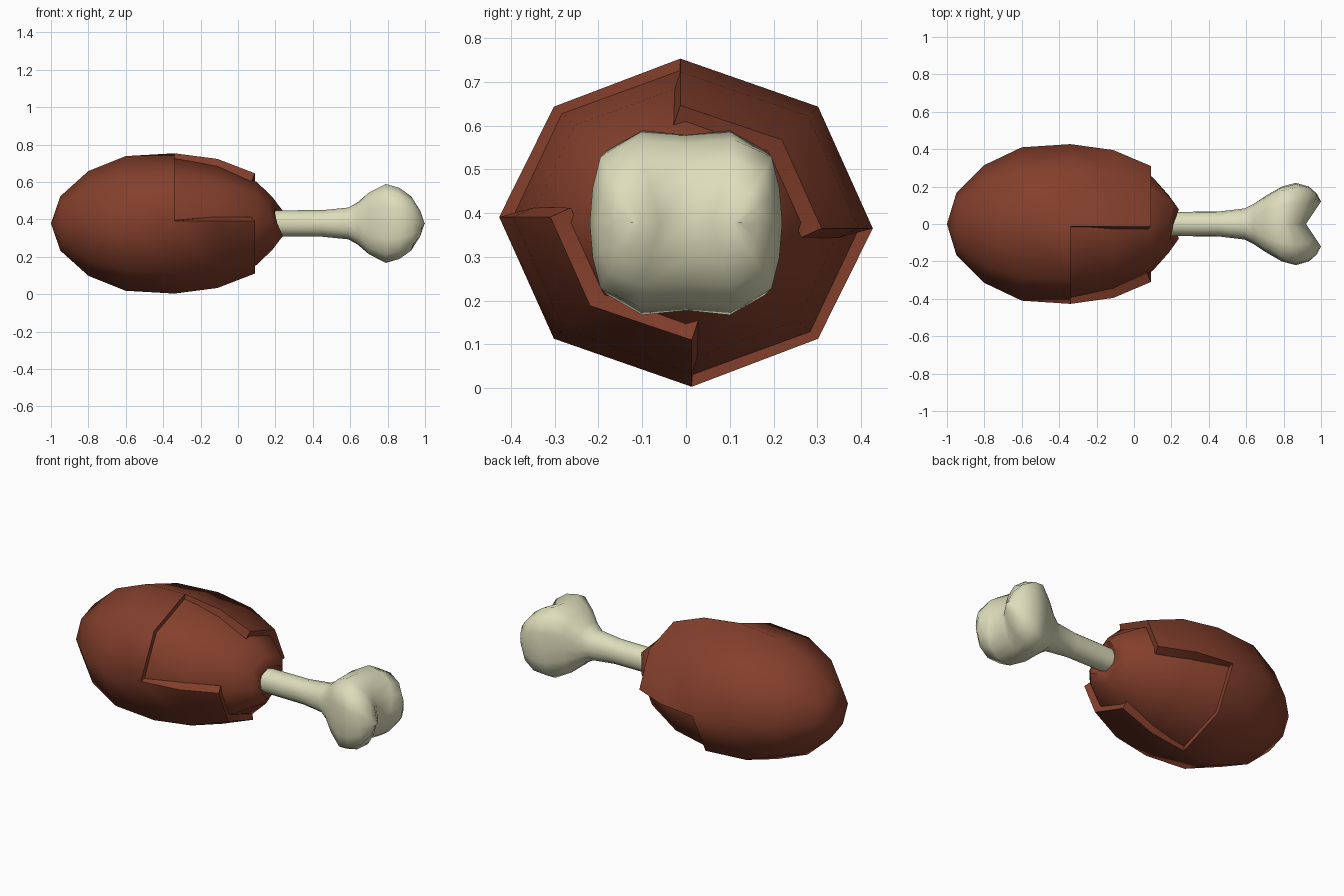
import bpy, bmesh
from math import cos, sin, pi, radians, hypot

if "Cube" in bpy.data.objects:
    bpy.data.objects.remove(bpy.data.objects["Cube"])

CZ = 0.378


def loft(name, rings, mat, keep=lambda i, j: True, caps=()):
    """Skin a list of closed rings; keep() decides which quads exist."""
    bm = bmesh.new()
    vs = [[bm.verts.new(p) for p in r] for r in rings]
    n = len(rings[0])
    for i in range(len(rings) - 1):
        for j in range(n):
            k = (j + 1) % n
            if keep(i, j):
                bm.faces.new((vs[i][j], vs[i][k], vs[i + 1][k], vs[i + 1][j]))
    if 'start' in caps:
        bm.faces.new(vs[0][::-1])
    if 'end' in caps:
        bm.faces.new(vs[-1])
    loose = [v for v in bm.verts if not v.link_faces]
    bmesh.ops.delete(bm, geom=loose, context='VERTS')
    bmesh.ops.remove_doubles(bm, verts=bm.verts, dist=0.0005)
    me = bpy.data.meshes.new(name)
    bm.to_mesh(me)
    bm.free()
    ob = bpy.data.objects.new(name, me)
    bpy.context.collection.objects.link(ob)
    me.materials.append(mat)
    bpy.ops.object.select_all(action='DESELECT')
    ob.select_set(True)
    bpy.context.view_layer.objects.active = ob
    return ob


def smooth(ob, angle):
    bpy.ops.object.shade_smooth_by_angle(angle=radians(angle))


def material(name, rgb):
    m = bpy.data.materials.new(name)
    m.diffuse_color = (*rgb, 1)
    m.use_nodes = True
    m.node_tree.nodes["Principled BSDF"].inputs["Base Color"].default_value = m.diffuse_color
    return m


meat = material("roast_brown", (0.23, 0.05, 0.025))
ivory = material("bone_ivory", (0.72, 0.72, 0.5))


def octagon(x, ry, rz, shift=0.0):
    """Eight-sided ellipse; shift slides the quadrant seams sideways."""
    out = []
    for j in range(8):
        a = j * pi / 4
        y, z = ry * cos(a), rz * sin(a)
        if j % 4 == 0:
            z -= shift * cos(a)
        elif j % 2 == 0:
            y -= shift * sin(a)
        out.append((x, y, CZ + z))
    return out


# Outer skin: full at the fat end, two opposite quadrants peeled away
skin_profile = [(-1, 0, 0), (-0.95, 0.165, 0.145), (-0.8, 0.315, 0.28),
                (-0.6, 0.41, 0.36), (-0.34, 0.427, 0.375),
                (-0.11, 0.395, 0.345), (0.09, 0.31, 0.268)]
skin = loft("outer_skin",
            [octagon(x, a, b, 0.013 if i > 3 else 0) for i, (x, a, b) in enumerate(skin_profile)],
            meat, keep=lambda i, j: i < 4 or j in (0, 1, 4, 5))
sol = skin.modifiers.new("thickness", 'SOLIDIFY')
sol.thickness = 0.055
sol.offset = -1
bpy.ops.object.modifier_apply(modifier=sol.name)
smooth(skin, 55)

# Inner meat, tapering to a ragged collar around the bone
core_profile = [(-0.36, 0.405, 0.356), (-0.11, 0.36, 0.315), (0.1, 0.25, 0.222),
                (0.215, 0.155, 0.14), (0.24, 0.11, 0.095), (0.19, 0.06, 0.06)]
core_rings = []
for i, (x, a, b) in enumerate(core_profile):
    ring = octagon(x, a, b)
    if i in (3, 4):
        # collar is pulled back where the skin is peeled
        ring = [(px - (0.045 if j in (3, 7) else 0.03 if j in (2, 4, 6, 0) else 0), py, pz)
                for j, (px, py, pz) in enumerate(ring)]
    core_rings.append(ring)
core = loft("inner_meat", core_rings, meat, caps=('start', 'end'))
smooth(core, 55)

# Bone: round shaft flaring into a two-lobed knuckle
quarter = [(1, 0), (0.97, 0.42), (0.89, 0.79), (0.5, 1), (0, 0.95)]
right = quarter + [(-y, z) for y, z in quarter[-2::-1]]
section = right + [(y, -z) for y, z in right[-2:0:-1]]


def bone_ring(x, ry, rz, blend, notch):
    out = []
    for u, v in section:
        h = hypot(u, v)
        y = ry * (u / h * (1 - blend) + u * blend)
        z = rz * (v / h * (1 - blend) + v * blend)
        out.append((x - notch * max(0, 1 - abs(y) / 0.12), y, CZ + z))
    return out


bone_profile = [(0.185, 0.065, 0.07, 0, 0), (0.45, 0.066, 0.071, 0, 0),
                (0.59, 0.083, 0.085, 0, 0), (0.64, 0.108, 0.115, 0.3, 0),
                (0.7, 0.148, 0.17, 0.7, 0), (0.79, 0.2, 0.211, 1, 0),
                (0.865, 0.22, 0.19, 1, 0.025), (0.935, 0.2, 0.145, 1, 0.055),
                (0.975, 0.165, 0.085, 1, 0.07), (1.0, 0.12, 0, 1, 0.08)]
bone = loft("bone", [bone_ring(*p) for p in bone_profile], ivory, caps=('start',))
smooth(bone, 65)
